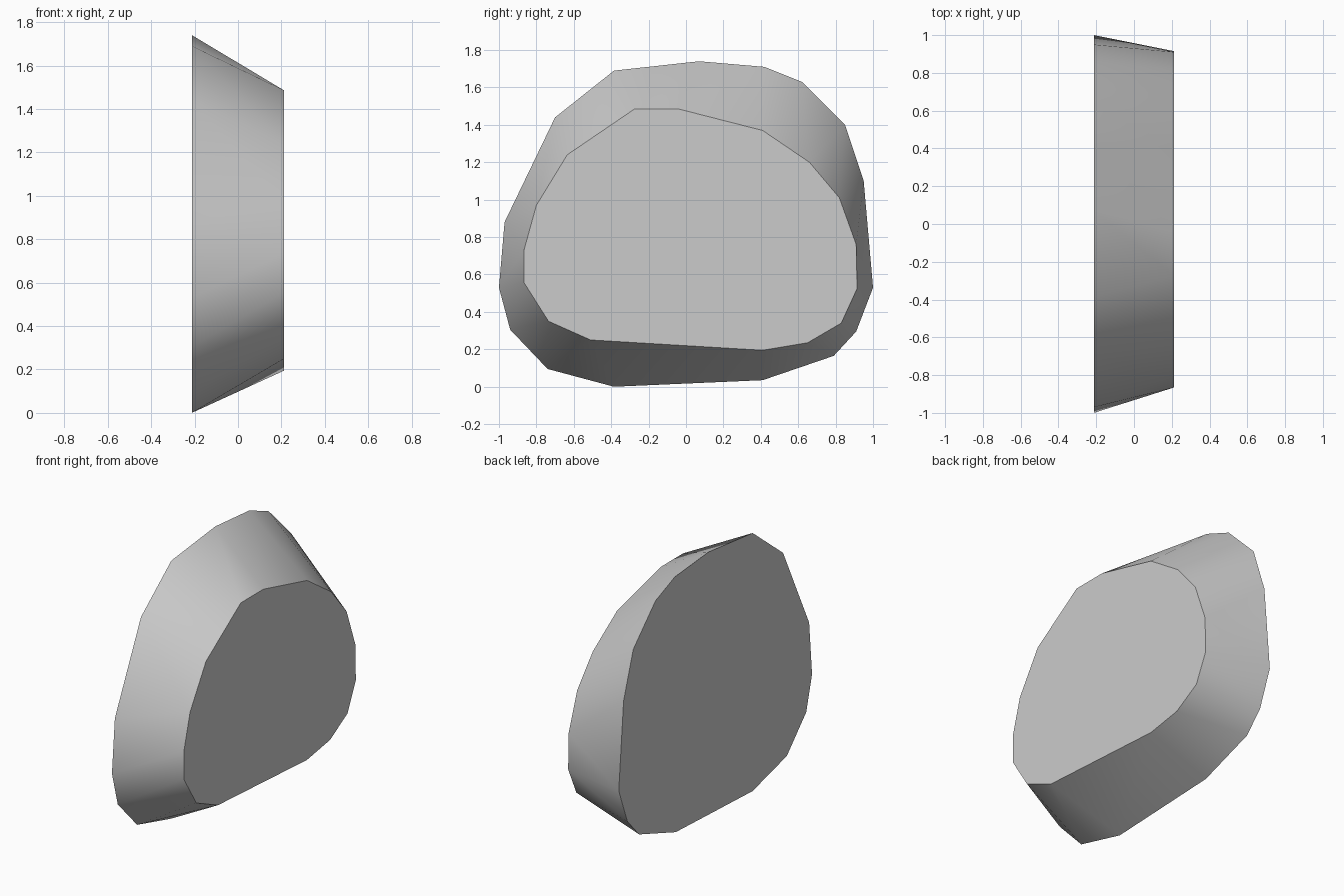
import bpy
import bmesh
import math

cube = bpy.data.objects.get("Cube")
if cube:
    bpy.data.objects.remove(cube, do_unlink=True)

HALF_WIDTH = 0.213

# Matching (y, z) outlines of the wide and the narrow cap
WIDE = [(-0.385, 0.0), (0.41, 0.035), (0.79, 0.165), (0.91, 0.295),
        (1.0, 0.53), (0.95, 1.1), (0.85, 1.4), (0.62, 1.63),
        (0.42, 1.71), (0.07, 1.74), (-0.385, 1.69), (-0.7, 1.44),
        (-0.97, 0.88), (-1.0, 0.53), (-0.94, 0.305), (-0.74, 0.095)]
NARROW = [(-0.51, 0.25), (0.41, 0.195), (0.65, 0.235), (0.83, 0.34),
          (0.915, 0.525), (0.91, 0.76), (0.82, 1.01), (0.66, 1.2),
          (0.41, 1.37), (-0.04, 1.485), (-0.275, 1.485), (-0.635, 1.24),
          (-0.8, 0.97), (-0.865, 0.735), (-0.865, 0.555), (-0.735, 0.35)]

# Plain grey surface
grey = bpy.data.materials.new("light_grey")
grey.use_nodes = True
colour = (0.6, 0.6, 0.6, 1)
grey.diffuse_color = colour
grey.node_tree.nodes["Principled BSDF"].inputs["Base Color"].default_value = colour


def ring(bm, outline, x):
    return [bm.verts.new((x, y, z)) for y, z in outline]


# Tapered block: two flat caps joined by a triangulated side wall
bm = bmesh.new()
wide = ring(bm, WIDE, -HALF_WIDTH)
narrow = ring(bm, NARROW, HALF_WIDTH)
bm.faces.new(wide)
bm.faces.new(narrow)
for i in range(len(wide)):
    j = (i + 1) % len(wide)
    bm.faces.new((wide[i], wide[j], narrow[j]))
    bm.faces.new((wide[i], narrow[j], narrow[i]))
bmesh.ops.recalc_face_normals(bm, faces=bm.faces)

mesh = bpy.data.meshes.new("tapered_block")
bm.to_mesh(mesh)
bm.free()
mesh.materials.append(grey)
block = bpy.data.objects.new("tapered_block", mesh)
bpy.context.collection.objects.link(block)

# Smooth wall, crisp cap rims
bpy.ops.object.select_all(action="DESELECT")
block.select_set(True)
bpy.context.view_layer.objects.active = block
bpy.ops.object.shade_smooth_by_angle(angle=math.radians(30))
